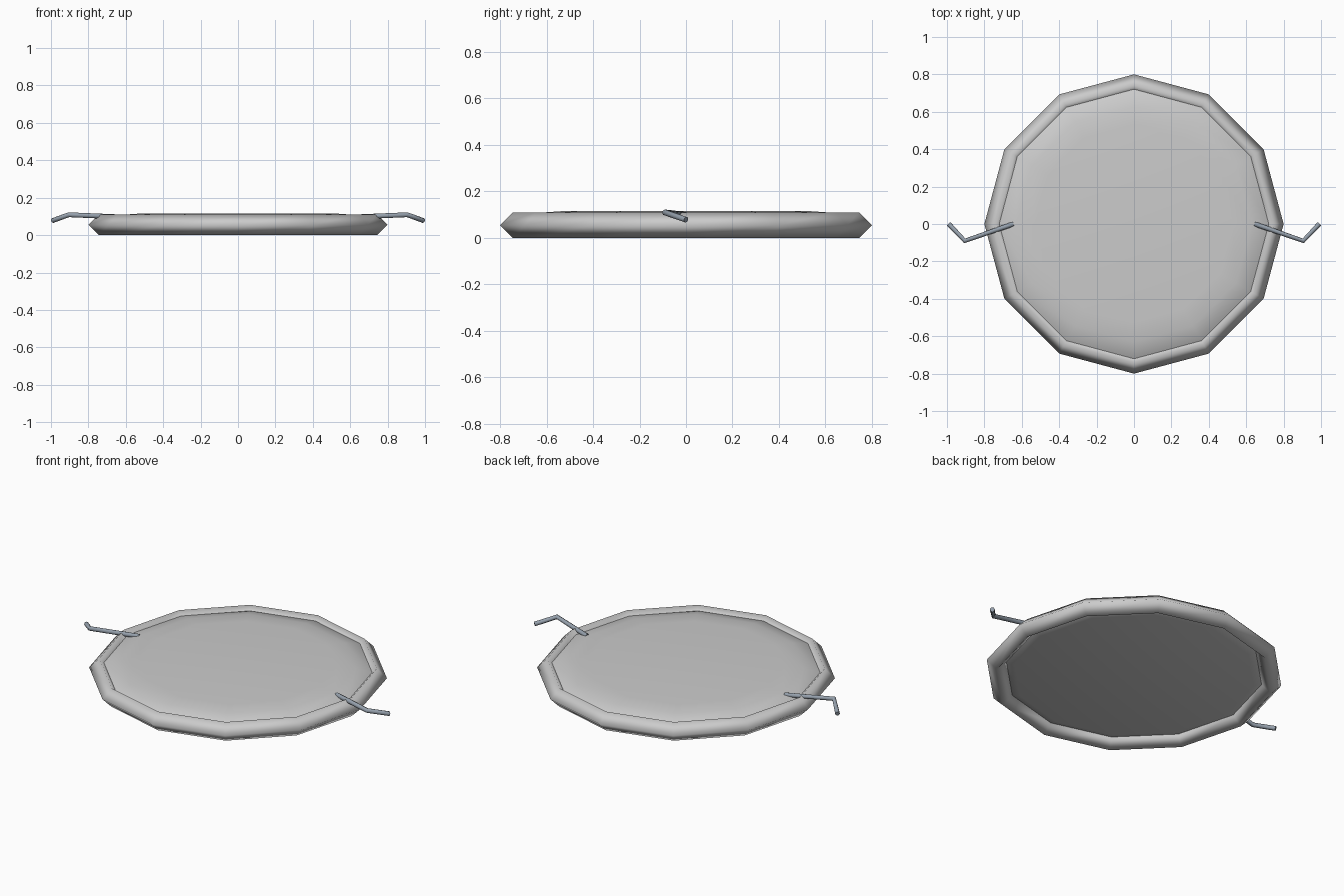
import bpy, bmesh, math

if "Cube" in bpy.data.objects:
    bpy.data.objects.remove(bpy.data.objects["Cube"])

SIDES = 12


def lathe(name, profile):
    """Revolve (radius, height) points into a closed 12-sided body."""
    bm = bmesh.new()
    rings = [[bm.verts.new((r * math.cos(2 * math.pi * i / SIDES),
                            r * math.sin(2 * math.pi * i / SIDES), z))
              for i in range(SIDES)] for r, z in profile]
    for a, b in zip(rings, rings[1:]):
        for i in range(SIDES):
            j = (i + 1) % SIDES
            bm.faces.new((a[i], a[j], b[j], b[i]))
    bm.faces.new(rings[0][::-1])
    bm.faces.new(rings[-1])
    for f in bm.faces:
        f.smooth = True
    mesh = bpy.data.meshes.new(name)
    bm.to_mesh(mesh)
    bm.free()
    obj = bpy.data.objects.new(name, mesh)
    bpy.context.collection.objects.link(obj)
    return obj


def handle(name, side, mat):
    """Bent rod sticking out over the rim."""
    curve = bpy.data.curves.new(name, 'CURVE')
    curve.dimensions = '3D'
    curve.bevel_depth = 0.013
    curve.bevel_resolution = 2
    curve.use_fill_caps = True
    pts = [(0.645, 0.0, 0.098), (0.905, -0.09, 0.109), (0.99, 0.0, 0.078)]
    spline = curve.splines.new('POLY')
    spline.points.add(len(pts) - 1)
    for p, (x, y, z) in zip(spline.points, pts):
        p.co = (side * x, y, z, 1)
    curve.materials.append(mat)
    obj = bpy.data.objects.new(name, curve)
    bpy.context.collection.objects.link(obj)


# rim: diamond-section ring
bpy.ops.mesh.primitive_torus_add(major_segments=SIDES, minor_segments=4,
                                 major_radius=0.745, minor_radius=0.055,
                                 location=(0, 0, 0.055))
rim = bpy.context.object
rim.name = "rim"
bpy.ops.object.shade_smooth()

# plate: slab with softly rounded top edge, recessed underside
plate = lathe("plate", [(0.65, 0.04), (0.69, 0.05), (0.735, 0.075),
                        (0.72, 0.086), (0.63, 0.108), (0.53, 0.115)])
bpy.context.view_layer.objects.active = plate
rim.select_set(False)
plate.select_set(True)
bpy.ops.object.shade_smooth_by_angle(angle=math.radians(30))

# handles, one each side
steel = bpy.data.materials.new("steel")
steel.diffuse_color = (0.30, 0.35, 0.41, 1)
steel.use_nodes = True
steel.node_tree.nodes["Principled BSDF"].inputs["Base Color"].default_value = steel.diffuse_color
for label, side in (("left", -1), ("right", 1)):
    handle(label + "_handle", side, steel)
